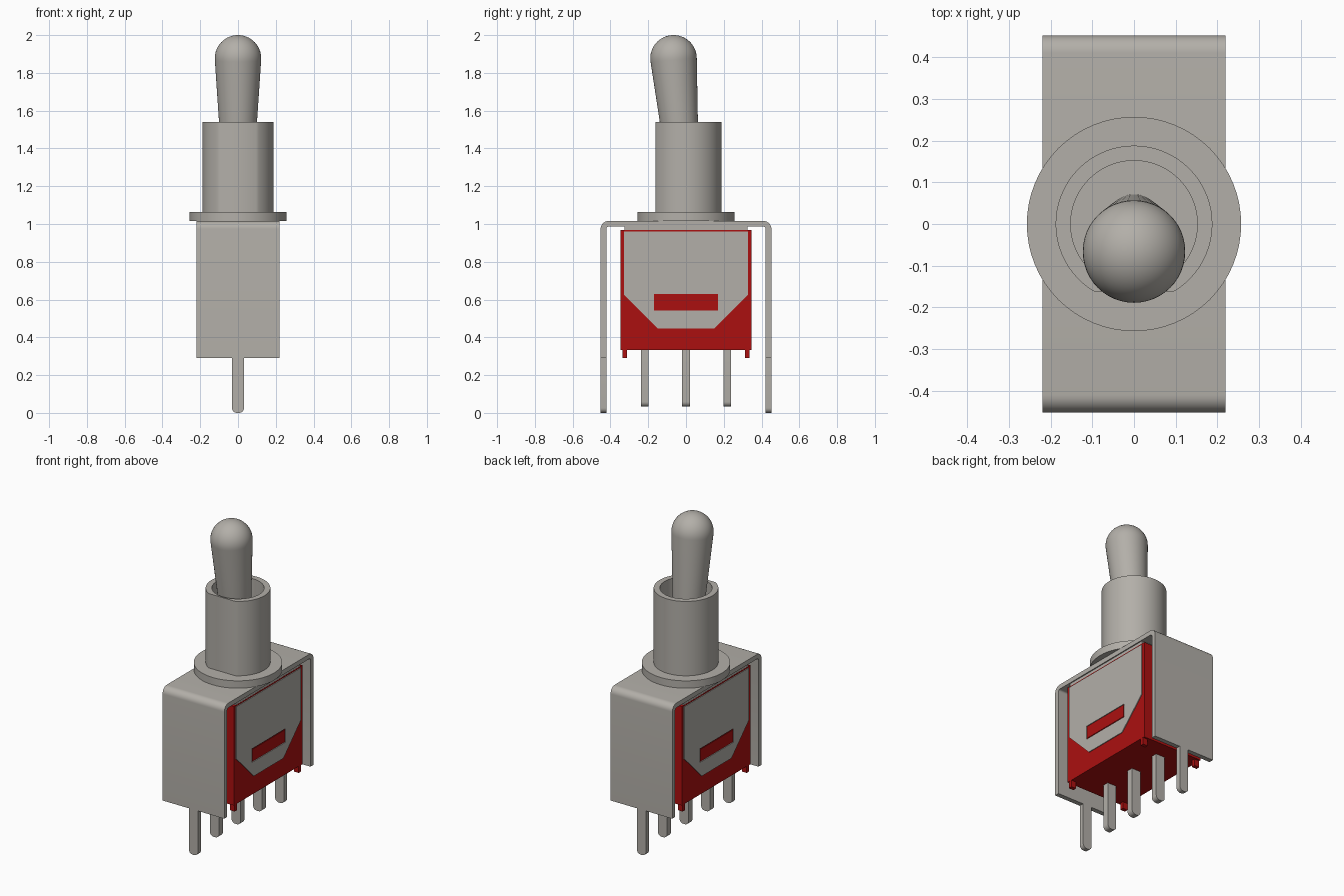
import bpy, bmesh
from math import pi, sin, cos, asin, atan2
from mathutils import Vector, Matrix

cube = bpy.data.objects.get("Cube")
if cube:
    bpy.data.objects.remove(cube, do_unlink=True)


def material(name, rgb):
    m = bpy.data.materials.new(name)
    m.use_nodes = True
    m.diffuse_color = (*rgb, 1)
    bsdf = m.node_tree.nodes["Principled BSDF"]
    bsdf.inputs["Base Color"].default_value = (*rgb, 1)
    bsdf.inputs["Roughness"].default_value = 0.5
    return m


METAL = material("warm_grey_metal", (0.45, 0.43, 0.395))
RED = material("red_plastic", (0.41, 0.005, 0.005))

# Each plane maps (a, b, depth) to x, y, z
PLANES = {"XY": lambda a, b, d: (a, b, d),
          "XZ": lambda a, b, d: (a, d, b),
          "YZ": lambda a, b, d: (d, a, b)}


def finish(name, bm, mat, angle=0.6):
    bmesh.ops.remove_doubles(bm, verts=bm.verts[:], dist=1e-5)
    bmesh.ops.recalc_face_normals(bm, faces=bm.faces[:])
    mesh = bpy.data.meshes.new(name)
    bm.to_mesh(mesh)
    bm.free()
    mesh.materials.append(mat)
    ob = bpy.data.objects.new(name, mesh)
    bpy.context.collection.objects.link(ob)
    bpy.ops.object.select_all(action="DESELECT")
    ob.select_set(True)
    bpy.context.view_layer.objects.active = ob
    bpy.ops.object.shade_smooth_by_angle(angle=angle)
    return ob


def prism(name, loops, plane, d0, d1, mat):
    """Extrude an outline, with optional hole loops, from depth d0 to d1."""
    bm = bmesh.new()
    to3d = PLANES[plane]
    for loop in loops:
        vs = [bm.verts.new(to3d(a, b, d0)) for a, b in loop]
        for i, v in enumerate(vs):
            bm.edges.new((v, vs[(i + 1) % len(vs)]))
    bmesh.ops.triangle_fill(bm, edges=bm.edges[:], use_beauty=True)
    ext = bmesh.ops.extrude_face_region(bm, geom=bm.faces[:])
    moved = [g for g in ext["geom"] if isinstance(g, bmesh.types.BMVert)]
    bmesh.ops.translate(bm, verts=moved, vec=Vector(to3d(0, 0, d1 - d0)))
    return finish(name, bm, mat)


def box(name, x, y, z, mat):
    return prism(name, [rect(*x, *y)], "XY", *z, mat)


def rect(a0, a1, b0, b1):
    return [(a0, b0), (a1, b0), (a1, b1), (a0, b1)]


def arc(cx, cy, r, a0, a1, n):
    return [(cx + r * cos(a0 + (a1 - a0) * i / n),
             cy + r * sin(a0 + (a1 - a0) * i / n)) for i in range(n + 1)]


def circle(r, n=64):
    return arc(0, 0, r, 0, 2 * pi, n)[:-1]


def pin(name, y0, y1, z0, z1):
    """Flat pin with a rounded lower end."""
    w, r = 0.032, 0.026
    pts = ([(-w, z1)] + arc(-w + r, z0 + r, r, pi, 1.5 * pi, 6)
           + arc(w - r, z0 + r, r, 1.5 * pi, 2 * pi, 6) + [(w, z1)])
    return prism(name, [pts], "XZ", y0, y1, METAL)


# Bracket: bent strip with rounded shoulders
OUT, T, TOP, LOW, R = 0.452, 0.03, 1.016, 0.29, 0.042
inn = OUT - T
ri = R - T
bracket = ([(OUT, LOW)] + arc(OUT - R, TOP - R, R, 0, pi / 2, 8)
           + arc(-OUT + R, TOP - R, R, pi / 2, pi, 8) + [(-OUT, LOW), (-inn, LOW)]
           + arc(-inn + ri, TOP - T - ri, ri, pi, pi / 2, 5)
           + arc(inn - ri, TOP - T - ri, ri, pi / 2, 0, 5) + [(inn, LOW)])
prism("bracket", [bracket], "YZ", -0.219, 0.219, METAL)
pin("bracket_pin_front", -OUT, -inn, 0, LOW)
pin("bracket_pin_back", inn, OUT, 0, LOW)

# Contact terminals
for label, y in (("front", -0.219), ("middle", 0), ("back", 0.219)):
    pin("terminal_" + label, y - 0.02, y + 0.02, 0.033, 0.345)

# Plastic body with corner feet, and the metal lid above it
box("body", (-0.213, 0.213), (-0.347, 0.347), (0.333, 0.968), RED)
box("body_lid", (-0.212, 0.212), (-0.325, 0.325), (0.968, 0.988), METAL)
for sx, side in ((1, "left"), (-1, "right")):
    for sy, end in ((-1, "front"), (1, "back")):
        box(f"foot_{end}_{side}", sorted((sx * 0.178, sx * 0.212)),
            sorted((sy * 0.312, sy * 0.336)), (0.29, 0.335), RED)

    # Metal side plate with a slot and a red tab showing in it
    shield = [(-0.327, 0.96), (-0.327, 0.625), (-0.15, 0.448),
              (0.15, 0.448), (0.327, 0.625), (0.327, 0.96)]
    slot = rect(-0.17, 0.17, 0.543, 0.63)
    prism("side_plate_" + side, [shield, slot], "YZ", sx * 0.205, sx * 0.218, METAL)
    prism("slot_tab_" + side, [rect(-0.163, 0.163, 0.55, 0.623)], "YZ",
          sx * 0.205, sx * 0.2155, RED)

# Washer and hollow bushing with a flat on the front
prism("washer", [circle(0.257)], "XY", TOP, 1.063, METAL)
RB, FLAT = 0.188, 0.162
a = asin(FLAT / RB)
prism("bushing", [arc(0, 0, RB, -a, pi + a, 56), circle(0.152)], "XY", 1.06, 1.54, METAL)

# Tilted lever with a domed tip
bm = bmesh.new()
RT, H = 0.123, 0.78
slope = 0.068
profile = [(0, -0.04), (0.068, -0.04)] + arc(0, H, RT, -slope, pi / 2, 14)
pv = [bm.verts.new((max(r, 0), 0, z)) for r, z in profile]
edges = [bm.edges.new(p) for p in zip(pv, pv[1:])]
bmesh.ops.spin(bm, geom=pv + edges, cent=(0, 0, 0), axis=(0, 0, 1),
               angle=2 * pi, steps=48, use_merge=False)
tilt = Matrix.Translation((0, 0, 1.1)) @ Matrix.Rotation(atan2(0.066, 0.777), 4, "X")
bmesh.ops.transform(bm, matrix=tilt, verts=bm.verts[:])
finish("lever", bm, METAL)
